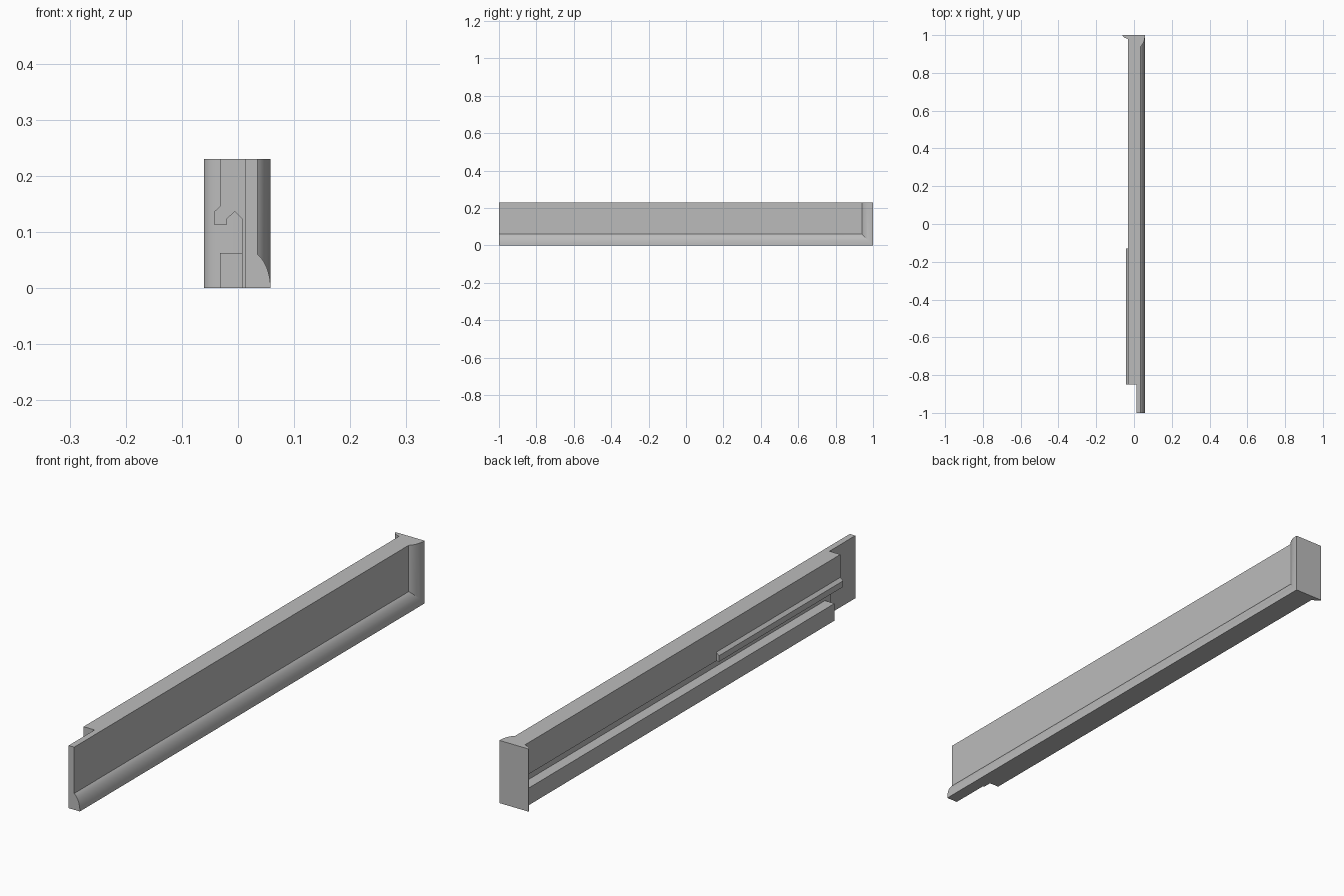
import bpy, bmesh, math

if "Cube" in bpy.data.objects:
    bpy.data.objects.remove(bpy.data.objects["Cube"])

grey = bpy.data.materials.new("plain grey")
grey.use_nodes = True
GREY = (0.5, 0.5, 0.5, 1)
grey.diffuse_color = GREY
grey.node_tree.nodes["Principled BSDF"].inputs["Base Color"].default_value = GREY

HEIGHT, FRONT, BACK = 0.23, -1.0, 1.0
PLATE_IN, PLATE_OUT, LIP_OUT = 0.0125, 0.035, 0.058   # x of panel layers
BODY_X, SLOT_X = -0.032, 0.007
STEP_Y, CAP_Y = -0.85, 0.98


def finish(name, bm):
    bmesh.ops.recalc_face_normals(bm, faces=bm.faces)
    mesh = bpy.data.meshes.new(name)
    bm.to_mesh(mesh)
    bm.free()
    mesh.materials.append(grey)
    obj = bpy.data.objects.new(name, mesh)
    bpy.context.collection.objects.link(obj)
    bpy.ops.object.select_all(action="DESELECT")
    obj.select_set(True)
    bpy.context.view_layer.objects.active = obj
    bpy.ops.object.shade_smooth_by_angle(angle=math.radians(20))
    return obj


def prism(name, outline, start, end, axis="Y"):
    """Extrude an outline of (x, z) along y, or of (x, y) along z."""
    bm = bmesh.new()
    place = (lambda a, b, t: (a, t, b)) if axis == "Y" else (lambda a, b, t: (a, b, t))
    rings = [[bm.verts.new(place(a, b, t)) for a, b in outline] for t in (start, end)]
    for ring in rings:
        bm.faces.new(ring)
    n = len(outline)
    for i in range(n):
        j = (i + 1) % n
        bm.faces.new((rings[0][i], rings[0][j], rings[1][j], rings[1][i]))
    return finish(name, bm)


def bulge(x0, d0, x1, d1, steps=10):
    """Rounded curve leaving the outer edge (x0, d0) and easing in to (x1, d1)."""
    sweep = math.radians(65)
    pts = []
    for i in range(steps + 1):
        a = sweep * i / steps
        u = (1 - math.cos(a)) / (1 - math.cos(sweep))
        v = math.sin(a) / math.sin(sweep)
        pts.append((x0 + (x1 - x0) * u, d0 + (d1 - d0) * v))
    return pts


# Outer panel with a rounded lip along the bottom, mitred up the back end
bm = bmesh.new()
profile = [(PLATE_IN, 0)] + bulge(LIP_OUT, 0, PLATE_OUT, 0.06)
rows = [[bm.verts.new(p) for p in ((x, FRONT, d), (x, BACK - d, d), (x, BACK - d, HEIGHT))]
        for x, d in profile]
top_out = bm.verts.new((PLATE_OUT, FRONT, HEIGHT))
top_in = bm.verts.new((PLATE_IN, FRONT, HEIGHT))
for r, s in zip(rows, rows[1:]):
    for k in (0, 1):
        bm.faces.new((r[k], r[k + 1], s[k + 1], s[k]))
bm.faces.new(rows[-1] + [top_out])
bm.faces.new(rows[0] + [top_in])
for k in (0, 2):
    bm.faces.new([r[k] for r in rows] + [top_out, top_in])
finish("outer_panel", bm)

# Inner body with a hooked slot on its underside
prism("inner_body", [
    (PLATE_IN, 0), (PLATE_IN, HEIGHT), (BODY_X, HEIGHT), (BODY_X, 0.114),
    (-0.0195, 0.114), (-0.0195, 0.124), (-0.006, 0.1365), (SLOT_X, 0.124), (SLOT_X, 0),
], STEP_Y, CAP_Y)

# Chamfered strip on the inner side
prism("side_strip", [
    (BODY_X, 0.114), (BODY_X, 0.146), (-0.043, 0.136), (-0.043, 0.114),
], STEP_Y, -0.13)

# Bottom rail below the slot
prism("bottom_rail", [
    (SLOT_X, 0), (SLOT_X, 0.063), (BODY_X, 0.063), (BODY_X, 0),
], -0.816, CAP_Y)

# Back end cap flaring past the inner side
prism("end_cap", [(PLATE_IN, CAP_Y), (PLATE_IN, BACK)]
      + bulge(-0.0605, BACK, BODY_X, CAP_Y), 0, HEIGHT, axis="Z")
